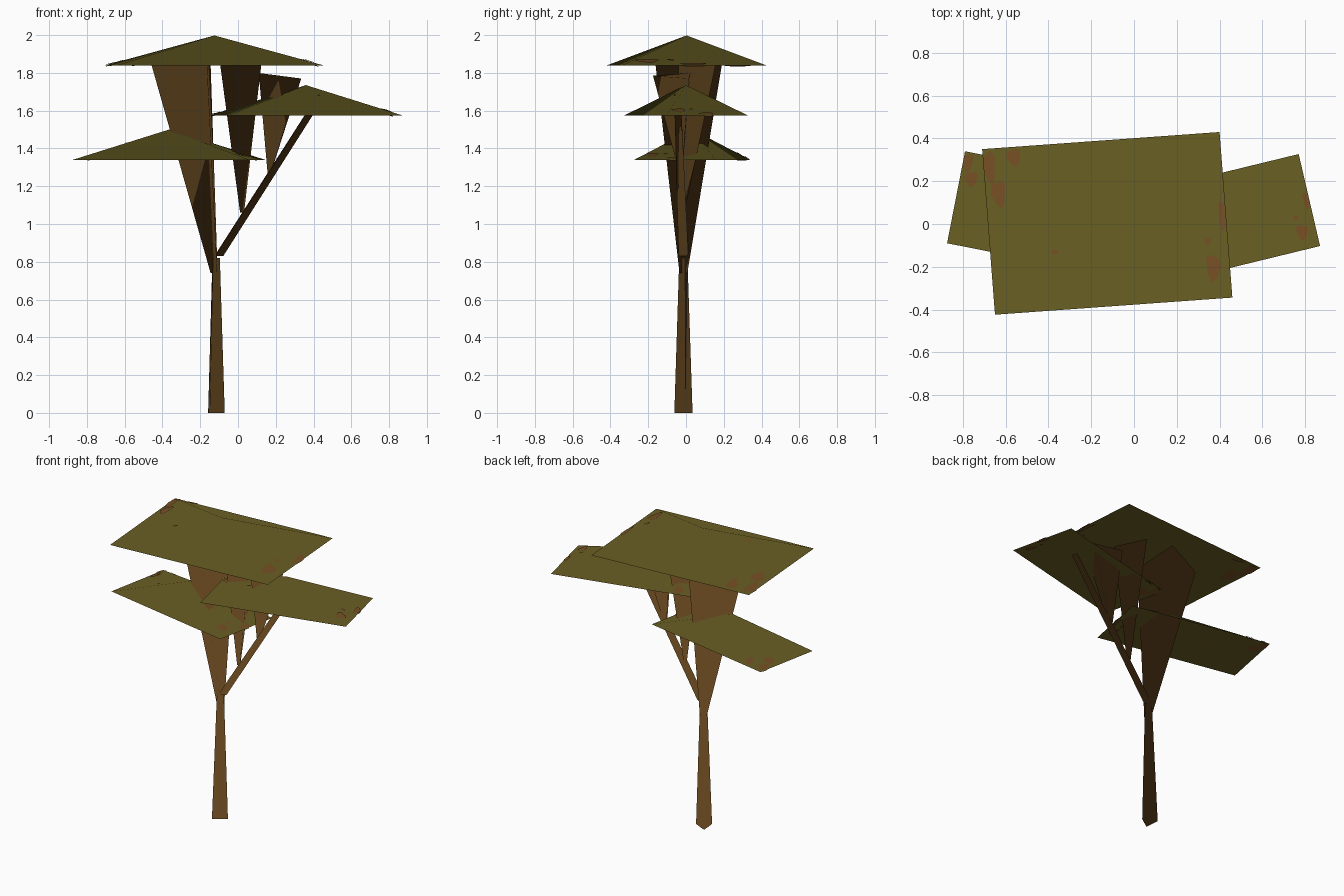
import bpy
import bmesh
import math
from mathutils import Vector

cube = bpy.data.objects.get("Cube")
if cube:
    bpy.data.objects.remove(cube, do_unlink=True)


def material(name, rgb):
    mat = bpy.data.materials.new(name)
    mat.use_nodes = True
    color = (*rgb, 1)
    mat.diffuse_color = color
    bsdf = next(n for n in mat.node_tree.nodes if n.type == 'BSDF_PRINCIPLED')
    bsdf.inputs["Base Color"].default_value = color
    bsdf.inputs["Roughness"].default_value = 0.9
    return mat


BARK = material("bark brown", (0.16, 0.075, 0.016))
LEAF = material("olive leaf", (0.143, 0.116, 0.017))
DRY = material("dry leaf brown", (0.185, 0.08, 0.018))


def finish(name, bm, mat):
    """Store the mesh with foliage-style normals that all point up."""
    mesh = bpy.data.meshes.new(name)
    for face in bm.faces:
        face.smooth = True
    bm.to_mesh(mesh)
    bm.free()
    mesh.materials.append(mat)
    mesh.normals_split_custom_set_from_vertices([(0, 0, 1)] * len(mesh.vertices))
    obj = bpy.data.objects.new(name, mesh)
    bpy.context.collection.objects.link(obj)
    return obj


def limb(name, start, end, radii, turn, lean=0.0):
    """Three-sided tapering limb; turn is the angle of its first corner."""
    bm = bmesh.new()
    rings = []
    for center, radius, slope in ((start, radii[0], 0), (end, radii[1], lean)):
        ring = []
        for i in range(3):
            angle = math.radians(turn + 120 * i)
            dx, dy = radius * math.cos(angle), radius * math.sin(angle)
            ring.append(bm.verts.new(Vector(center) + Vector((dx, dy, slope * dx))))
        rings.append(ring)
    low, high = rings
    for i in range(3):
        j = (i + 1) % 3
        bm.faces.new((low[i], low[j], high[j], high[i]))
    bm.faces.new(low[::-1])
    bm.faces.new(high)
    finish(name, bm, BARK)


# Dry patches shared by every canopy: position and size in canopy units
PATCHES = [
    (-0.95, 0.78, 0.05, 0.20),
    (-0.89, 0.45, 0.06, 0.16),
    (-0.74, 0.88, 0.06, 0.10),
    (0.86, -0.62, 0.06, 0.16),
    (0.83, -0.30, 0.025, 0.05),
    (0.97, 0.0, 0.035, 0.18),
    (-0.46, -0.30, 0.03, 0.03),
]


def canopy(name, center, along, across, rise=0.16):
    """Open, shallow four-sided roof of leaves with thin dry patches."""
    center, along, across = Vector(center), Vector(along), Vector(across)

    def point(a, b, lift=0.0):
        a, b = max(-1, min(1, a)), max(-1, min(1, b))
        height = rise * (1 - max(abs(a), abs(b))) + lift
        return center + along * a + across * b + Vector((0, 0, height))

    bm = bmesh.new()
    apex = bm.verts.new(point(0, 0))
    rim = [bm.verts.new(point(a, b)) for a, b in ((-1, -1), (1, -1), (1, 1), (-1, 1))]
    for i in range(4):
        bm.faces.new((rim[i], rim[(i + 1) % 4], apex))
    finish(name, bm, LEAF)

    bm = bmesh.new()
    for lift in (0.005, -0.005):
        for a, b, size_a, size_b in PATCHES:
            hub = bm.verts.new(point(a, b, lift))
            edge = []
            for i in range(10):
                t = math.tau * i / 10
                wave = 1 + 0.2 * math.sin(3 * t + a)
                edge.append(bm.verts.new(point(a + size_a * wave * math.cos(t),
                                               b + size_b * wave * math.sin(t), lift)))
            for i in range(10):
                bm.faces.new((hub, edge[i], edge[(i + 1) % 10]))
    finish(name + "_dry_patches", bm, DRY)


# Trunk and limbs
limb("trunk", (-0.126, -0.011, 0), (-0.121, -0.013, 0.82), (0.056, 0.025), 5)
limb("main_limb", (-0.121, -0.013, 0.74), (-0.257, 0.02, 1.855), (0.024, 0.205), 57)
limb("slender_branch", (-0.108, -0.012, 0.83), (0.435, -0.045, 1.68), (0.03, 0.02), 5, -0.55)
limb("middle_limb", (0.022, -0.02, 1.06), (0.02, 0.032, 1.85), (0.012, 0.127), 85)
limb("outer_limb", (0.165, -0.025, 1.27), (0.22, -0.045, 1.785), (0.01, 0.13), 28, -0.13)

# Canopies
canopy("top_canopy", (-0.125, 0.003, 1.838), (0.555, 0.04, 0), (-0.03, 0.387, 0))
canopy("left_canopy", (0.36, 0, 1.575), (0.46, 0.112, 0), (-0.05, 0.215, 0))
canopy("right_canopy", (-0.365, 0.033, 1.34), (0.467, -0.092, 0), (0.042, 0.215, 0))
